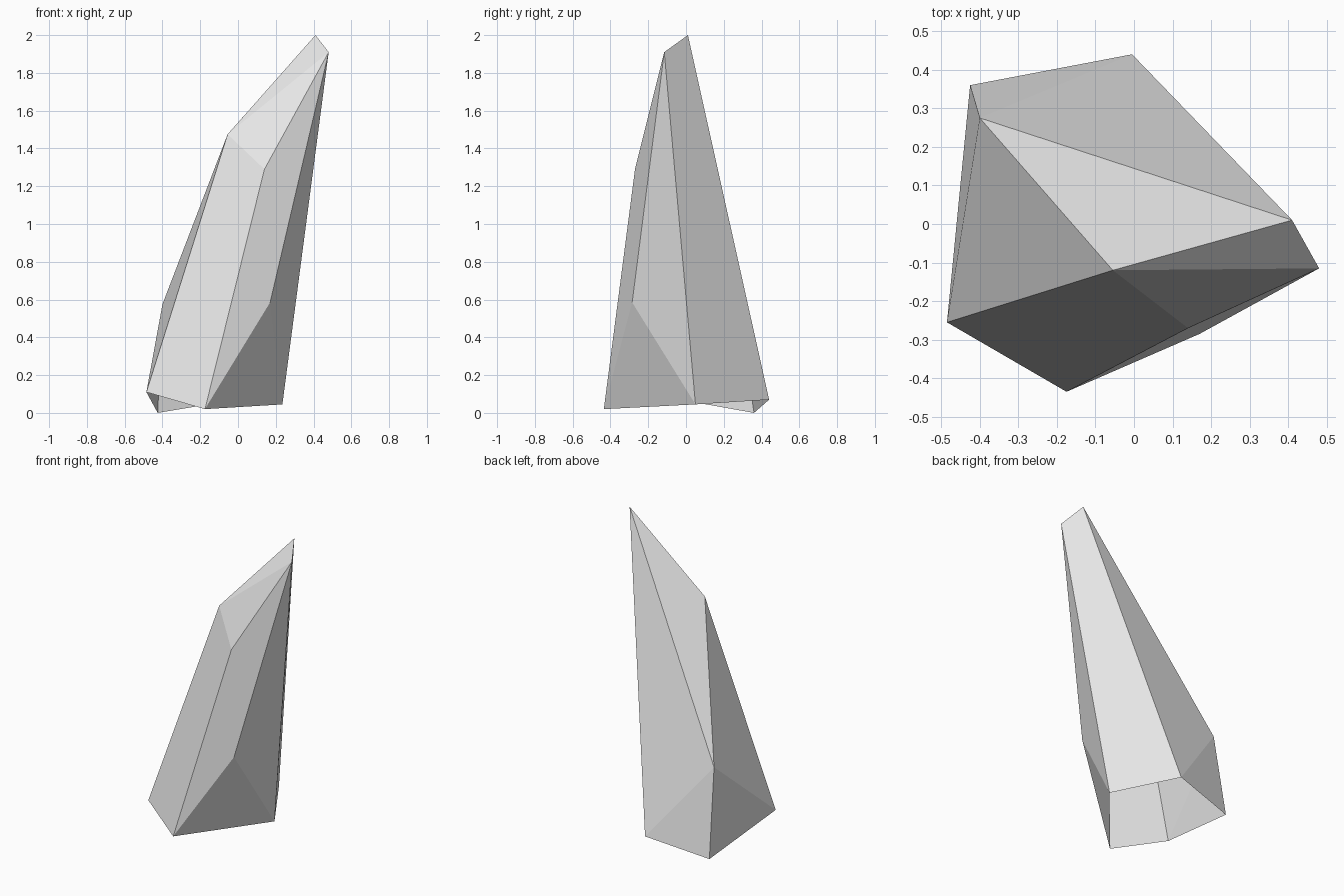
import bpy
import bmesh

cube = bpy.data.objects.get("Cube")
if cube:
    bpy.data.objects.remove(cube, do_unlink=True)

# Single pale grey stone colour
grey = bpy.data.materials.new("pale_grey")
grey.use_nodes = True
colour = (0.8, 0.8, 0.8, 1)
grey.diffuse_color = colour
grey.node_tree.nodes["Principled BSDF"].inputs["Base Color"].default_value = colour

# Corners of the leaning crystal
corners = {
    "tip": (0.41, 0.01, 2.0),
    "tip_front": (0.48, -0.115, 1.91),
    "shoulder_right": (-0.055, -0.12, 1.475),
    "shoulder_front": (0.14, -0.27, 1.29),
    "hip_back": (-0.4, 0.275, 0.575),
    "hip_front": (0.17, -0.285, 0.585),
    "foot_right": (-0.485, -0.255, 0.11),
    "foot_back_right": (-0.425, 0.36, 0),
    "foot_back": (-0.005, 0.44, 0.07),
    "foot_front": (-0.175, -0.435, 0.02),
    "foot_left": (0.235, 0.05, 0.045),
}

# Cut facets; the underside stays open
facets = [
    # slanted crown
    "tip hip_back shoulder_right",
    "tip shoulder_right tip_front",
    "shoulder_right shoulder_front tip_front",
    # front and right sides
    "foot_right foot_front shoulder_front shoulder_right",
    "foot_front hip_front tip_front shoulder_front",
    "foot_right shoulder_right hip_back",
    # left side
    "foot_front foot_left hip_front",
    "foot_left tip_front hip_front",
    "foot_left foot_back tip tip_front",
    # back
    "foot_back hip_back tip",
    "foot_back foot_back_right hip_back",
    "foot_back_right foot_right hip_back",
]

bm = bmesh.new()
verts = {name: bm.verts.new(co) for name, co in corners.items()}
for facet in facets:
    bm.faces.new([verts[name] for name in facet.split()])
bmesh.ops.recalc_face_normals(bm, faces=bm.faces)

mesh = bpy.data.meshes.new("crystal_shard")
bm.to_mesh(mesh)
bm.free()
mesh.materials.append(grey)
shard = bpy.data.objects.new("crystal_shard", mesh)
bpy.context.collection.objects.link(shard)
